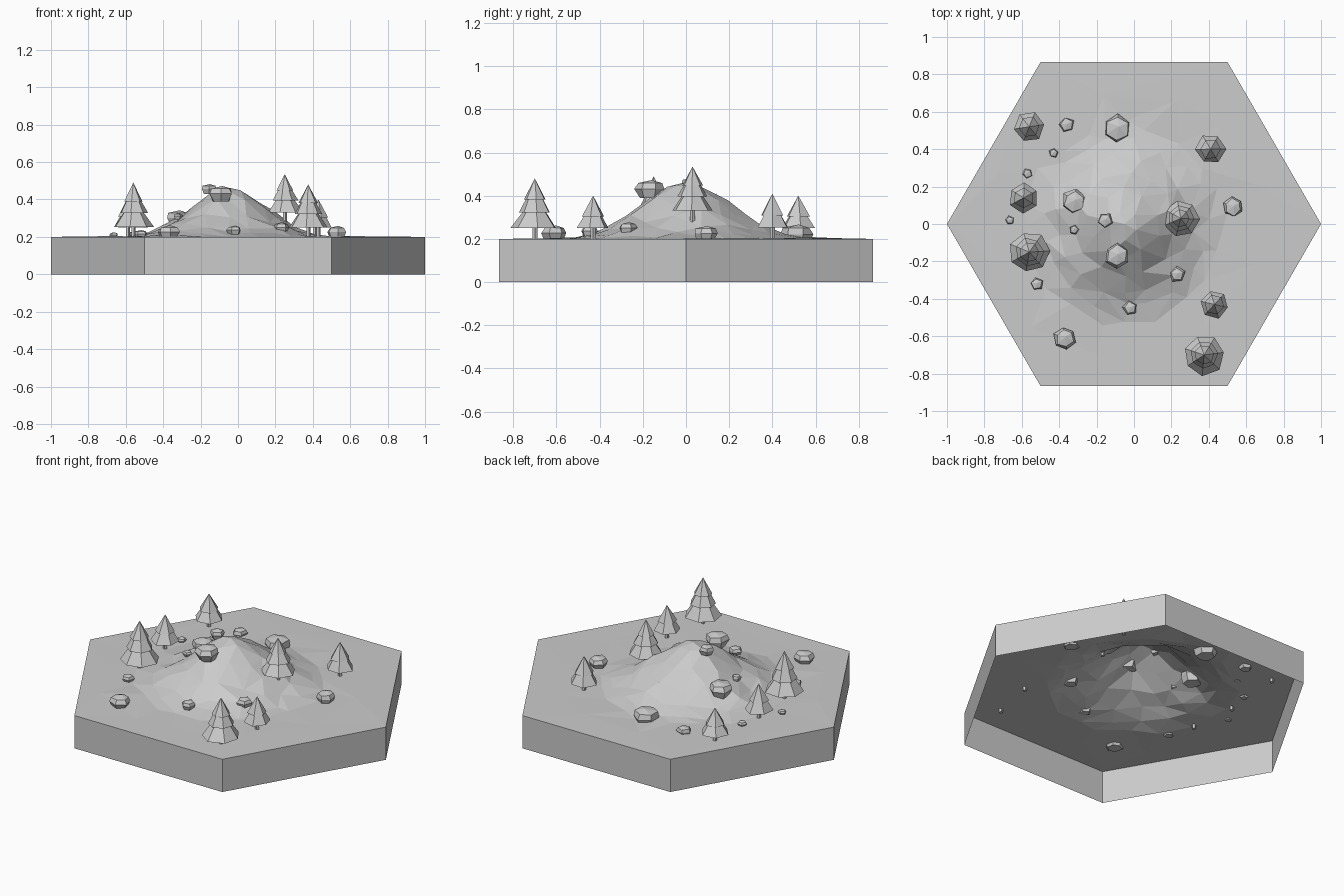
import bpy, bmesh, math, random
from mathutils import Vector, Matrix
from mathutils.geometry import delaunay_2d_cdt

if "Cube" in bpy.data.objects:
    bpy.data.objects.remove(bpy.data.objects["Cube"])

random.seed(7)
GREY = bpy.data.materials.new("stone grey")
GREY.diffuse_color = (0.6, 0.6, 0.6, 1)
GREY.use_nodes = True
GREY.node_tree.nodes["Principled BSDF"].inputs["Base Color"].default_value = GREY.diffuse_color
GROUND = 0.2
PEAK = Vector((-0.05, 0.0))
PROFILE = [(0, 0.255), (0.1, 0.235), (0.2, 0.16), (0.3, 0.085), (0.4, 0.033), (0.5, 0.0)]


def finish(name, bm):
    mesh = bpy.data.meshes.new(name)
    bm.to_mesh(mesh)
    bm.free()
    mesh.materials.append(GREY)
    obj = bpy.data.objects.new(name, mesh)
    bpy.context.collection.objects.link(obj)
    return obj


def hill_height(x, y):
    """Height above the plain, with a ridge toward the back right."""
    d = Vector((x, y)) - PEAK
    a = math.atan2(d.y, d.x)
    r = d.length / (1 + 0.05 * math.cos(2 * (a - 1.0)) + 0.04 * math.sin(5 * a))
    for (r0, h0), (r1, h1) in zip(PROFILE, PROFILE[1:]):
        if r <= r1:
            return h0 + (h1 - h0) * (r - r0) / (r1 - r0)
    return 0.0


def ring(bm, n, r, z, turn=0.0, wobble=0.0):
    verts = []
    for i in range(n):
        a = turn + math.tau * i / n
        k = r * (1 + random.uniform(-wobble, wobble))
        verts.append(bm.verts.new((k * math.cos(a), k * math.sin(a), z)))
    return verts


def bridge(bm, low, high):
    n = len(low)
    for i in range(n):
        j = (i + 1) % n
        bm.faces.new((low[i], low[j], high[j], high[i]))


def fan(bm, verts, tip):
    for i, v in enumerate(verts):
        bm.faces.new((v, verts[(i + 1) % len(verts)], tip))


# Island: hexagonal skirt, open underneath, with a faceted hill on top
def build_island():
    corners = [Vector((math.cos(i * math.pi / 3), math.sin(i * math.pi / 3))) for i in range(6)]
    pts = corners + [PEAK.copy()]
    for r, n in [(0.09, 6), (0.18, 10), (0.27, 14), (0.36, 17), (0.45, 19), (0.53, 20), (0.72, 12)]:
        for i in range(n):
            a = math.tau * (i + random.uniform(-0.25, 0.25)) / n + r * 9
            k = r + random.uniform(-0.025, 0.025)
            pts.append(PEAK + Vector((k * math.cos(a), k * math.sin(a))))
    flat, _, faces = delaunay_2d_cdt(pts, [], [], 0, 1e-4)[:3]
    bm = bmesh.new()
    verts = []
    for p in flat:
        h = hill_height(p.x, p.y)
        if p.length < 0.95:
            h += random.uniform(-0.012, 0.012) if h > 0.03 else random.uniform(0, 0.004)
        verts.append(bm.verts.new((p.x, p.y, GROUND + h)))
    for f in faces:
        face = bm.faces.new([verts[i] for i in f])
        face.normal_update()
        if face.normal.z < 0:
            face.normal_flip()
    bridge(bm, ring(bm, 6, 1, 0), ring(bm, 6, 1, GROUND))
    bmesh.ops.remove_doubles(bm, verts=bm.verts, dist=1e-4)
    finish("island", bm)


# Conifers: thin trunk and stacked flaring tiers
BIG = [(0.18, 0.48, 1.0, 0.45), (0.44, 0.72, 0.7, 0.3), (0.65, 1.0, 0.48, 0)]
SMALL = [(0.25, 0.58, 1.0, 0.48), (0.52, 1.0, 0.7, 0)]


def build_tree(x, y, r, top, tiers, sides):
    base = GROUND + hill_height(x, y)
    h = top - base
    turn = random.uniform(0, 1)
    bm = bmesh.new()
    low, high = ring(bm, 5, 0.012, -0.02), ring(bm, 5, 0.012, 0.3 * h)
    bridge(bm, low, high)
    bm.faces.new(low[::-1])
    for z0, z1, r0, r1 in tiers:
        low = ring(bm, sides, r * r0, z0 * h, turn, 0.06)
        bm.faces.new(low[::-1])
        if r1:
            high = ring(bm, sides, r * r1, z1 * h, turn)
            bridge(bm, low, high)
            bm.faces.new(high)
        else:
            fan(bm, low, bm.verts.new((0, 0, z1 * h)))
    finish("conifer", bm).location = (x, y, base)


# Rocks: chipped boulders with a flared waist and a low crown
def build_rock(x, y, r, z):
    n = 5 if r < 0.05 else 6
    turn = random.uniform(0, 6)
    bm = bmesh.new()
    low = ring(bm, n, 0.7 * r, -0.6 * r, turn, 0.1)
    mid = ring(bm, n, 0.98 * r, 0.02 * r, turn, 0.1)
    high = ring(bm, n, 0.8 * r, 0.42 * r, turn, 0.12)
    bridge(bm, low, mid)
    bridge(bm, mid, high)
    fan(bm, high, bm.verts.new((0.1 * r, 0.15 * r, 0.62 * r)))
    bm.faces.new(low[::-1])
    finish("rock", bm).location = (x, y, z)


build_island()

for x, y, r, top in [(-0.56, -0.15, 0.11, 0.49), (0.25, 0.03, 0.1, 0.535), (0.375, -0.7, 0.108, 0.48)]:
    build_tree(x, y, r, top, BIG, 7)
for x, y, r, top in [(-0.56, 0.52, 0.08, 0.4), (-0.59, 0.14, 0.08, 0.41),
                     (0.41, 0.4, 0.08, 0.41), (0.43, -0.43, 0.077, 0.4)]:
    build_tree(x, y, r, top, SMALL, 6)

for x, y, r, z in [(-0.09, 0.51, 0.075, 0.22), (-0.36, 0.53, 0.043, 0.21), (-0.43, 0.38, 0.026, 0.215),
                   (-0.57, 0.27, 0.028, 0.21), (-0.665, 0.02, 0.024, 0.21), (-0.32, 0.12, 0.068, 0.3),
                   (-0.155, 0.02, 0.044, 0.455), (-0.32, -0.03, 0.027, 0.31), (-0.09, -0.17, 0.068, 0.43),
                   (-0.02, -0.45, 0.041, 0.235), (0.23, -0.27, 0.045, 0.25), (0.53, 0.09, 0.055, 0.225),
                   (-0.37, -0.61, 0.06, 0.225), (-0.52, -0.32, 0.035, 0.215)]:
    build_rock(x, y, r, z)
